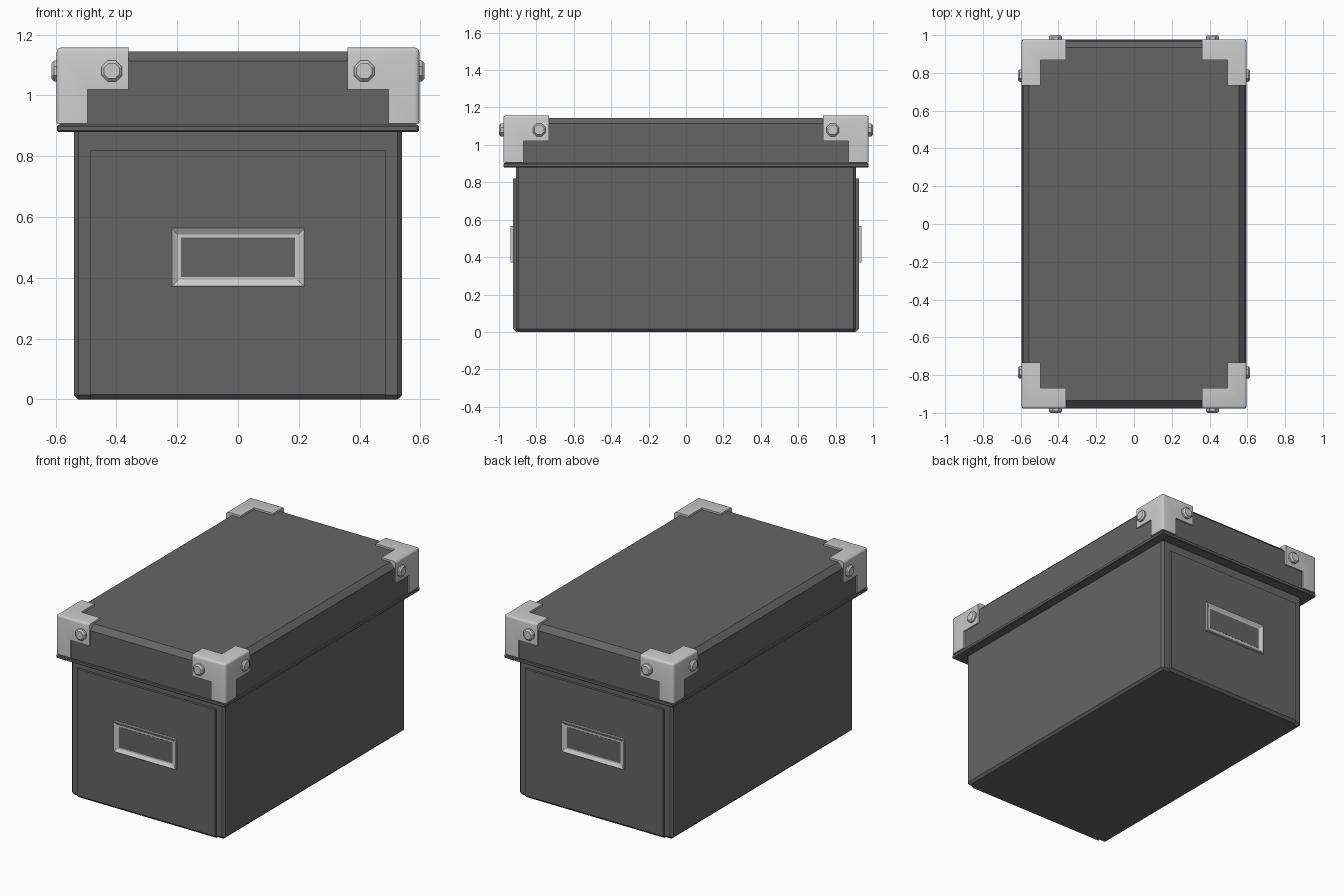
import bpy, bmesh, math
from mathutils import Matrix, Vector

if "Cube" in bpy.data.objects:
    bpy.data.objects.remove(bpy.data.objects["Cube"])

dark = bpy.data.materials.new("dark_board")
dark.diffuse_color = (0.13, 0.13, 0.13, 1)
dark.use_nodes = True
dark.node_tree.nodes["Principled BSDF"].inputs["Base Color"].default_value = dark.diffuse_color


def finish(name, bm, mat=None, mirror=(False, False), smooth=None):
    bmesh.ops.recalc_face_normals(bm, faces=bm.faces)
    me = bpy.data.meshes.new(name)
    bm.to_mesh(me)
    bm.free()
    ob = bpy.data.objects.new(name, me)
    bpy.context.collection.objects.link(ob)
    if mat:
        me.materials.append(mat)
    if any(mirror):
        m = ob.modifiers.new("mirror", 'MIRROR')
        m.use_axis = (mirror[0], mirror[1], False)
        m.use_mirror_merge = False
    if smooth:
        bpy.ops.object.select_all(action='DESELECT')
        ob.select_set(True)
        bpy.context.view_layer.objects.active = ob
        bpy.ops.object.shade_smooth_by_angle(angle=math.radians(smooth))
    return ob


def box(lo, hi):
    bm = bmesh.new()
    bmesh.ops.create_cube(bm, size=1)
    for v in bm.verts:
        v.co = Vector([(lo[i] + hi[i]) / 2 + v.co[i] * (hi[i] - lo[i]) for i in range(3)])
    return bm


def bevel(bm, width, test, segments=1):
    # test receives the edge midpoint and unit direction
    edges = [e for e in bm.edges
             if test((e.verts[0].co + e.verts[1].co) / 2,
                     (e.verts[1].co - e.verts[0].co).normalized())]
    bmesh.ops.bevel(bm, geom=edges, offset=width, segments=segments,
                    profile=0.5, affect='EDGES')


def near(a, b):
    return abs(a - b) < 1e-4


# Body with chamfered uprights and base
bm = box((-0.54, -0.91, 0), (0.54, 0.91, 0.89))
bevel(bm, 0.015, lambda m, d: m.z < 0.8)
finish("box_body", bm, dark)

# Raised end panels, front and back
bm = box((-0.485, -0.925, 0), (0.485, -0.88, 0.82))
bevel(bm, 0.016, lambda m, d: near(m.z, 0) and near(m.y, -0.925))
finish("end_panel", bm, dark, (False, True))

# Label holders: a rectangular ring pulled out of each end panel
bm = box((-0.22, -0.941, 0.37), (0.22, -0.92, 0.565))
front = [f for f in bm.faces if f.normal.y < -0.9]
bmesh.ops.inset_region(bm, faces=front, thickness=0.032)
bmesh.ops.translate(bm, verts=front[0].verts, vec=(0, 0.014, 0))
bevel(bm, 0.004, lambda m, d: near(m.y, -0.941) and
      (abs(m.x) > 0.219 or m.z < 0.371 or m.z > 0.564))
holder = finish("label_holder", bm, None, (False, True))
# Card seen inside the holder
finish("label_card", box((-0.188, -0.928, 0.402), (0.188, -0.921, 0.533)), dark, (False, True))

# Lid with chamfered top, and the lip around its lower edge
bm = box((-0.587, -0.967, 0.89), (0.587, 0.967, 1.145))
bevel(bm, 0.032, lambda m, d: near(m.z, 1.145))
finish("lid", bm, dark)
bm = box((-0.595, -0.976, 0.88), (0.595, 0.976, 0.902))
bevel(bm, 0.004, lambda m, d: True)
finish("lid_lip", bm, dark)

# Metal corner: a corner block with three arms
X, Y, Z = 0.596, 0.977, 1.157
bm = box((0.495, 0.868, 1.02), (X, Y, Z))
for n, length in ((Vector((-1, 0, 0)), 0.135), (Vector((0, -1, 0)), 0.135),
                  (Vector((0, 0, -1)), 0.113)):
    bm.normal_update()
    f = [f for f in bm.faces if f.normal.dot(n) > 0.9
         and near(f.calc_center_median().dot(n), Vector((0.495, 0.868, 1.02)).dot(-Vector(map(abs, n))))]
    ret = bmesh.ops.extrude_discrete_faces(bm, faces=f)
    bmesh.ops.translate(bm, verts=ret['faces'][0].verts, vec=n * length)
bmesh.ops.dissolve_limit(bm, angle_limit=0.01, verts=bm.verts, edges=bm.edges)
# small chamfers at the arm tips
bevel(bm, 0.01, lambda m, d: near(m.z, 1.02) and
      ((near(m.x, 0.36) and abs(d.y) > 0.9) or (near(m.y, 0.733) and abs(d.x) > 0.9)))
# rounded outer corner
bevel(bm, 0.014, lambda m, d: sum((near(m.x, X), near(m.y, Y), near(m.z, Z))) == 2, 3)
finish("corner_bracket", bm, None, (True, True), 40)


# Domed rivets on both faces of every corner
def rivet(name, base, axis, height):
    bm = bmesh.new()
    rot = Vector((0, 0, 1)).rotation_difference(Vector(axis)).to_matrix().to_4x4()
    spin = Matrix.Rotation(math.pi / 8, 4, 'Z')
    bmesh.ops.create_cone(bm, cap_ends=True, segments=8, radius1=0.037, radius2=0.037,
                          depth=height, matrix=Matrix.Translation((0, 0, height / 2)) @ spin)
    bevel(bm, 0.009, lambda m, d: near(m.z, height))
    bmesh.ops.transform(bm, matrix=Matrix.Translation(base) @ rot, verts=bm.verts)
    finish(name, bm, None, (True, True))


rivet("end_rivet", (0.415, 0.97, 1.08), (0, 1, 0), 0.03)
rivet("side_rivet", (0.588, 0.785, 1.08), (1, 0, 0), 0.026)
